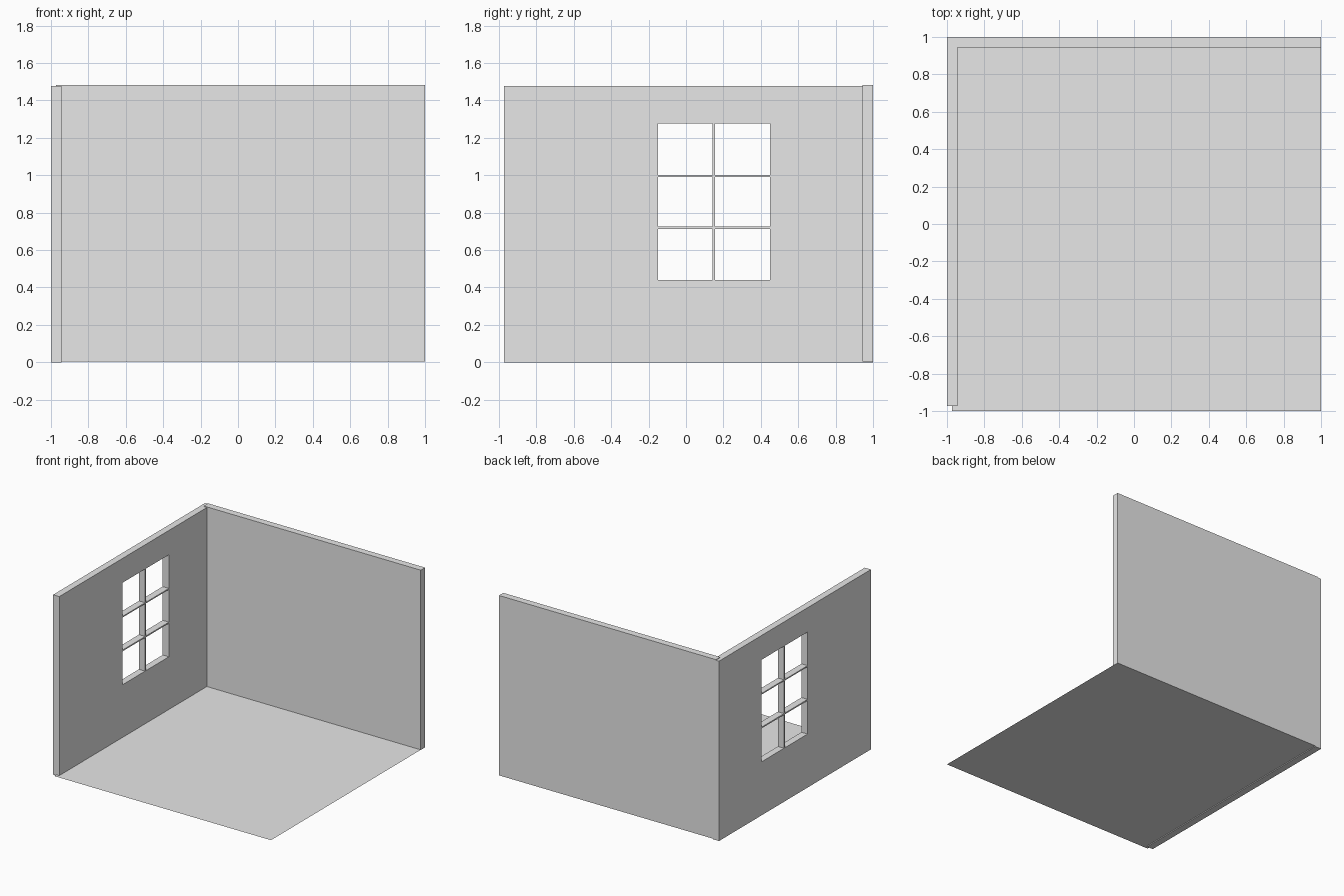
import bpy, bmesh
from mathutils import Vector

if "Cube" in bpy.data.objects:
    bpy.data.objects.remove(bpy.data.objects["Cube"])

grey = bpy.data.materials.new("plain_grey")
grey.diffuse_color = (0.8, 0.8, 0.8, 1)
grey.use_nodes = True
grey.node_tree.nodes["Principled BSDF"].inputs["Base Color"].default_value = grey.diffuse_color


def panel(name, us, vs, place, depth=None, holes=()):
    """Grid of cells at the given cut lines, minus holes, extruded by depth."""
    bm = bmesh.new()
    grid = [[bm.verts.new(place(u, v)) for v in vs] for u in us]
    for i in range(len(us) - 1):
        for j in range(len(vs) - 1):
            if (i, j) not in holes:
                bm.faces.new((grid[i][j], grid[i + 1][j],
                              grid[i + 1][j + 1], grid[i][j + 1]))
    if depth:
        ext = bmesh.ops.extrude_face_region(bm, geom=bm.faces[:],
                                            use_keep_orig=True)
        moved = [g for g in ext["geom"] if isinstance(g, bmesh.types.BMVert)]
        bmesh.ops.translate(bm, verts=moved, vec=Vector(depth))
        bmesh.ops.recalc_face_normals(bm, faces=bm.faces[:])
    mesh = bpy.data.meshes.new(name)
    bm.to_mesh(mesh)
    bm.free()
    mesh.materials.append(grey)
    obj = bpy.data.objects.new(name, mesh)
    bpy.context.collection.objects.link(obj)
    return obj


T = 0.056  # wall thickness

# thin single-sheet floor, facing up
panel("floor", (-0.972, 1), (-1, 0.972), lambda x, y: (x, y, 0.007))

# solid back wall
panel("back_wall", (-0.972, 1), (0.005, 1.483),
      lambda x, z: (x, 1, z), (0, -T, 0))

# side wall with a six-pane window; the thin cells between panes are the bars
panes = [(i, j) for i in (1, 3) for j in (1, 3, 5)]
panel("window_wall",
      (-0.972, -0.15, 0.142, 0.156, 0.45, 1),
      (0, 0.44, 0.714, 0.725, 0.992, 1.002, 1.278, 1.478),
      lambda y, z: (-1, y, z), (T, 0, 0), panes)
